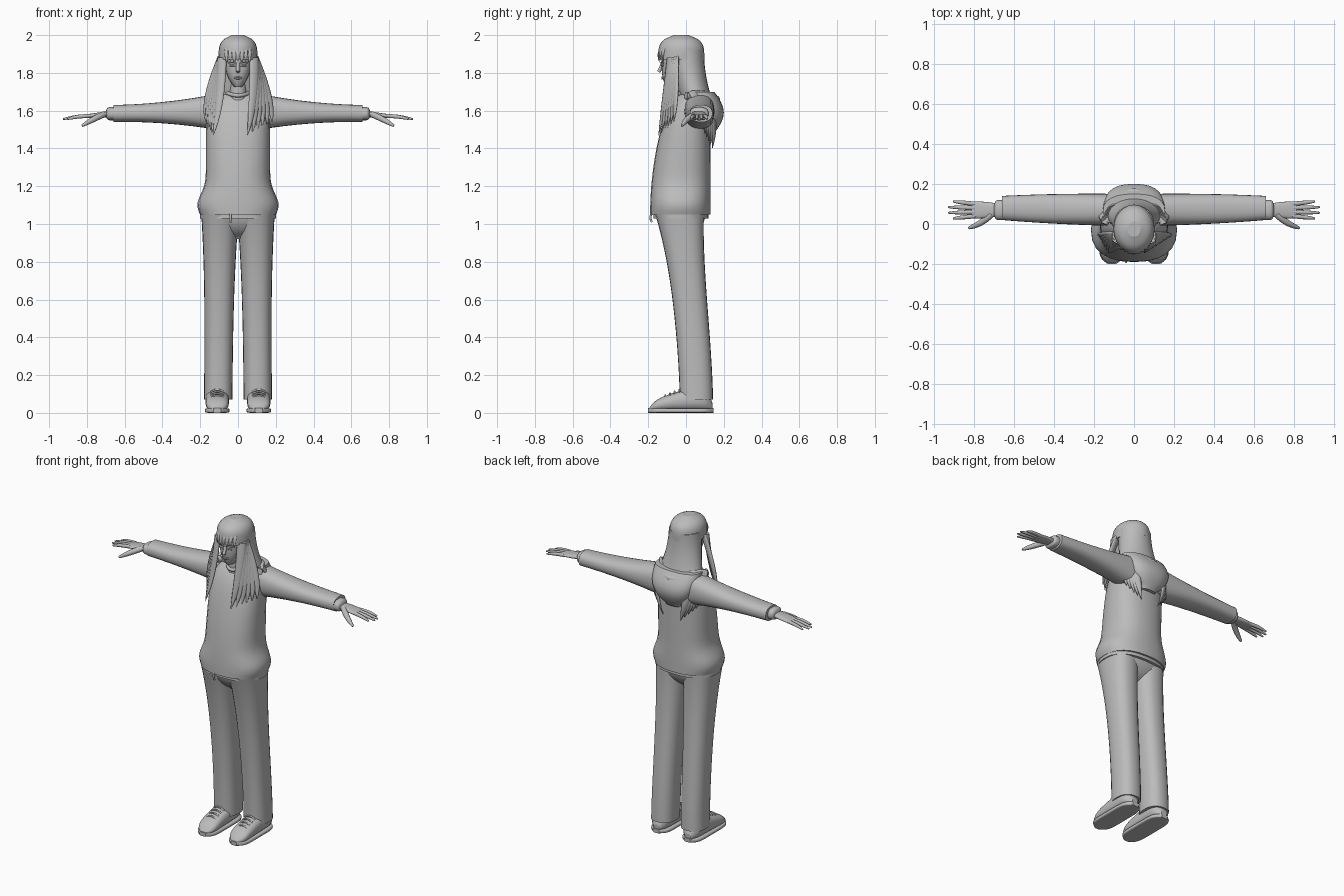
import bpy, bmesh, math
from mathutils import Vector

cube = bpy.data.objects.get("Cube")
if cube:
    bpy.data.objects.remove(cube, do_unlink=True)

grey = bpy.data.materials.new("plain grey")
grey.use_nodes = True
grey.diffuse_color = (.5, .5, .5, 1)
grey.node_tree.nodes["Principled BSDF"].inputs["Base Color"].default_value = grey.diffuse_color


def skin(name, rings, mirror):
    """Bridge rings of points into one capped, smooth object."""
    bm = bmesh.new()
    loops = [[bm.verts.new((p.x * mirror, p.y, p.z)) for p in ring] for ring in rings]
    for low, high in zip(loops, loops[1:]):
        for i in range(len(low)):
            bm.faces.new((low[i - 1], low[i], high[i], high[i - 1]))
    caps = [bm.faces.new(loops[0]), bm.faces.new(loops[-1])]
    bmesh.ops.recalc_face_normals(bm, faces=bm.faces)
    for face in bm.faces:
        face.smooth = face not in caps
    mesh = bpy.data.meshes.new(name)
    bm.to_mesh(mesh)
    bm.free()
    mesh.materials.append(grey)
    bpy.context.collection.objects.link(bpy.data.objects.new(name, mesh))


def fractions(steps):
    return [step / steps for step in range(steps + 1)]


def around(count):
    return [math.tau * i / count for i in range(count)]


def rounded(value, power):
    return math.copysign(abs(value) ** (2 / power), value)


def dome(u, power):
    """Half width of a dome whose rim is at u = 0 and crown at u = 1."""
    return max(.1, 1 - abs(u) ** power) ** .5


def span(low, high):
    """Centre and half size of an interval."""
    return (low + high) / 2, (high - low) / 2


def loft(name, axis, start, stop, shape, mirror=1, power=2.4, steps=16):
    """Shape gives centre and half size for both cross axes at each fraction."""
    along = "xyz".index(axis)
    first, second = [k for k in range(3) if k != along]
    rings = []
    for t in fractions(steps):
        centre_a, half_a, centre_b, half_b = shape(t)
        ring = []
        for angle in around(24):
            point = Vector()
            point[along] = start + (stop - start) * t
            point[first] = centre_a + half_a * rounded(math.cos(angle), power)
            point[second] = centre_b + half_b * rounded(math.sin(angle), power)
            ring.append(point)
        rings.append(ring)
    skin(name, rings, mirror)


def strand(name, start, bend, end, radius, mirror=1, wide=(1, 0, 0), flat=1, taper=0):
    """Flattened tube along a curve pulled towards bend, thinning to its end."""
    start, bend, end = Vector(start), Vector(bend), Vector(end)
    rings = []
    for t in fractions(10):
        centre = start.lerp(bend, t).lerp(bend.lerp(end, t), t)
        ahead = (bend - start).lerp(end - bend, t).normalized()
        side = Vector(wide)
        side = (side - ahead * side.dot(ahead)).normalized()
        depth = ahead.cross(side) * flat
        size = radius * (1 - taper * t ** 3)
        rings.append([centre + size * (side * math.cos(a) + depth * math.sin(a)) for a in around(10)])
    skin(name, rings, mirror)


# Cross-section rules for the body
def hooded_top(t):
    closing = dome(t, 12)
    hem_bulge = math.exp(-(8 * t - .6) ** 2)
    centre, depth = span(-.19 + .12 * t * t, .13)
    return 0, (.17 + .045 * hem_bulge) * closing, centre, depth * closing


def trouser_seat(t):
    width = dome(1 - t, 2)
    return 0, .2 * width, -.025, .13 * width


def trouser_leg(t):
    return .105 - .01 * t, .075 + .025 * t ** 3, .055 - .09 * t ** 1.5, .088 + .042 * t ** 4


def sleeve(t):
    return .07 + .01 * t, .08 - .02 * t * t, 1.595 - .01 * t, .045 + .06 * (1 - t) ** 2


def cuff(t):
    swell = dome(2 * t - 1, 4)
    return .07, .05 * swell, 1.584, .035 * swell


def palm(t):
    return .07, .03 + .012 * math.sin(2 * t), 1.583 - .013 * t, .017 - .007 * t


def shoe(t):
    outline = dome(2 * t - 1, 6)
    top = .05 + .08 * math.sin(math.pi / 2 * t)
    return .11, .062 * outline, *span(.01, .01 + top * outline)


def sole(t):
    return .11, .066 * dome(2 * t - 1, 6), *span(0, .025)


def face(t):
    chin = 1 - t
    return 0, .07 - .05 * chin ** 3, *span(-.13 + .025 * chin ** 4, 0)


def hair_crown(t):
    curve = dome(t, 4)
    return 0, .103 * curve, -.025, .122 * curve


def hair_fall(t):
    flare = .05 * (1 - t) ** 2
    return 0, .1 + flare, *span(-.09 * t ** .5, .095 + flare)


def hood(t):
    return 0, .155 * dome(1 - t, 2), *span(.1 - .12 * t, .15 + .05 * math.sin(math.pi * t))


# Clothing and head
loft("hooded_top", "z", 1.05, 1.71, hooded_top, steps=30)
loft("shirt_edge", "z", 1.03, 1.07, lambda t: (0, .2, -.027, .145))
loft("trouser_seat", "z", .92, 1.07, trouser_seat)
loft("neck", "z", 1.64, 1.8, lambda t: (0, .046, -.01, .056))
loft("face", "z", 1.725, 1.9, face)
loft("hair_crown", "z", 1.87, 2, hair_crown, power=2)
loft("hair_fall", "z", 1.64, 1.92, hair_fall, power=2)
loft("hood", "z", 1.48, 1.7, hood)

up = (0, 0, 1)
across = (0, 1, 0)
strand("hood_rim", (-.15, 0, 1.68), (0, .32, 1.64), (.15, 0, 1.68), .02, wide=up)
strand("collar", (-.07, 0, 1.7), (0, -.14, 1.66), (.07, 0, 1.7), .01, wide=up)
strand("drawstring", (-.04, -.17, 1.07), (-.04, -.2, 1.04), (-.04, -.18, 1.01), .006)

# Facial features on the middle line
strand("nose", (0, -.125, 1.85), (0, -.135, 1.82), (0, -.145, 1.805), .01)
for label, height in (("upper", 1.78), ("lower", 1.766)):
    strand(label + "_lip", (-.02, -.122, 1.773), (0, -.132, height), (.02, -.122, 1.773), .004, wide=up)

# Fringe
for k in range(7):
    x = (k - 3) * .02
    y = 6 * x * x - .147
    strand(f"fringe_strand_{k + 1}", (x * .9, y + .015, 1.93), (x, y - .003, 1.9),
           (x, y + .004, 1.855 + .01 * (k % 2)), .015, flat=.5, taper=.9)

for side, label in ((1, "left"), (-1, "right")):
    # Limbs
    loft(label + "_trouser_leg", "z", .07, 1.06, trouser_leg, side)
    loft(label + "_sleeve", "x", .06, .66, sleeve, side)
    loft(label + "_cuff", "x", .64, .7, cuff, side)
    loft(label + "_palm", "x", .67, .81, palm, side)
    for k in range(4):
        offset = k - 1.5
        reach = .93 - .012 * offset ** 2
        strand(f"{label}_finger_{k + 1}", (.79, .07 + .02 * offset, 1.572),
               (.86, .07 + .025 * offset, 1.57), (reach, .07 + .028 * offset, 1.555),
               .011, side, across, taper=.6)
    strand(label + "_thumb", (.71, .05, 1.58), (.76, 0, 1.56), (.825, -.02, 1.52), .017, side, across, taper=.6)

    # Footwear
    loft(label + "_shoe", "y", -.195, .14, shoe, side)
    loft(label + "_sole", "y", -.2, .145, sole, side, power=5)
    for k in range(4):
        y = .025 * k - .11
        z = .09 + .01 * k
        strand(f"{label}_lace_{k + 1}", (.075, y, z - .01), (.11, y, z + .016), (.145, y, z - .01),
               .005, side, across)

    # Eye and brow
    strand(label + "_eye", (.015, -.126, 1.838), (.03, -.13, 1.84), (.043, -.12, 1.839), .005, side, up)
    strand(label + "_brow", (.012, -.131, 1.853), (.03, -.132, 1.862), (.05, -.12, 1.853), .004, side, up)

    # Hair over the chest and behind the shoulder
    for f in fractions(5):
        number = round(f * 5) + 1
        tip = .05 + .13 * f if side > 0 else .13 + .04 * f
        strand(f"{label}_front_strand_{number}", (.085, -.085 + .03 * f, 1.88),
               (.09 + .09 * f, -.11 + .06 * f, 1.65), (tip, -.145 + .08 * f, 1.47 + .07 * f),
               .027, side, (1, .5, 0), .45, .95)
        strand(f"{label}_back_strand_{number}", (.11 + .03 * f, .08 - .05 * f, 1.7),
               (.13 + .05 * f, .17 - .06 * f, 1.58), (.06 + .1 * f, .14 - .05 * f, 1.4 + .1 * f),
               .03, side, (1, -.6, 0), .45, .95)
